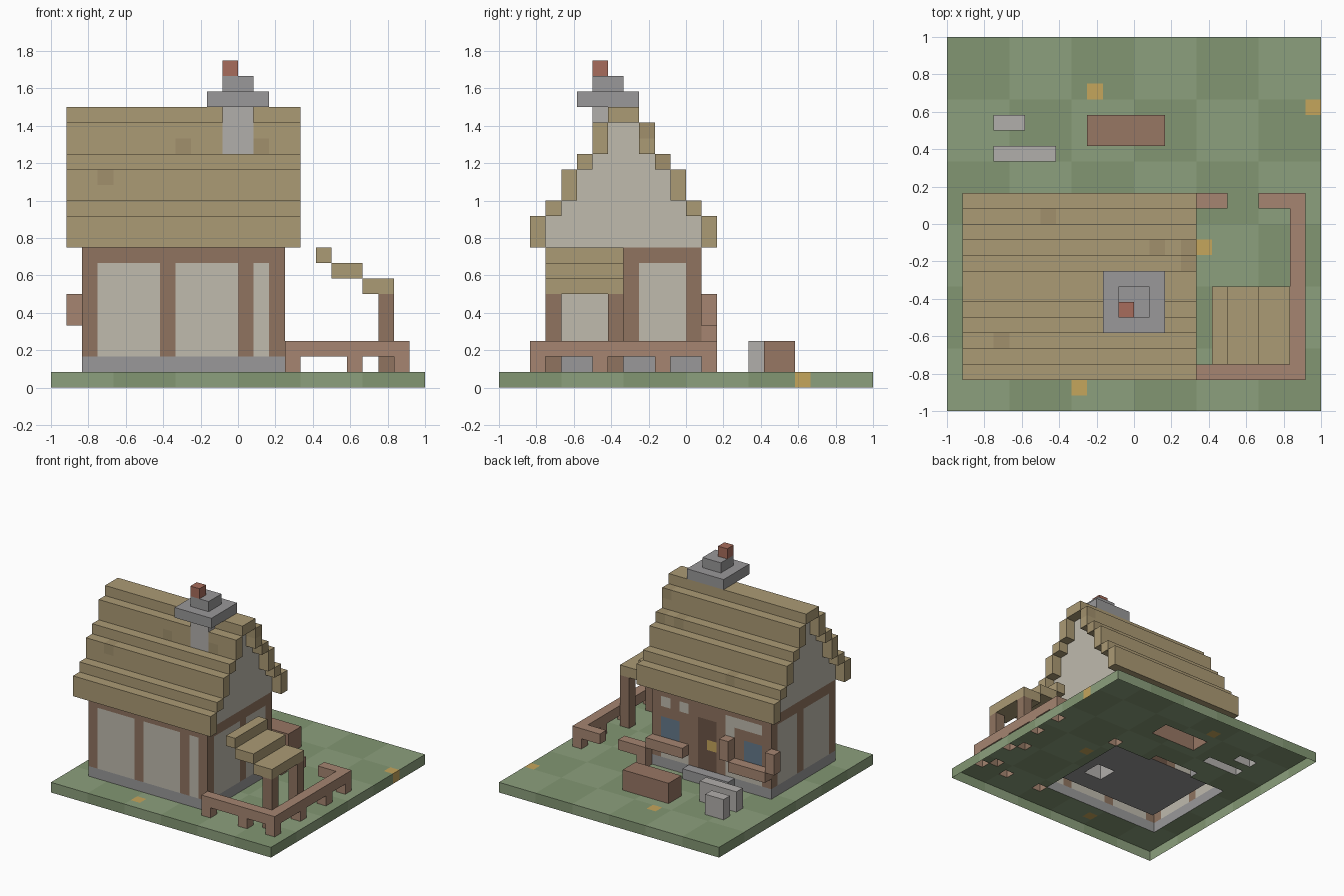
import bpy
import random

if "Cube" in bpy.data.objects:
    bpy.data.objects.remove(bpy.data.objects["Cube"])

random.seed(4)
U = 1 / 12          # edge length of one block
cells = {}          # (i, j, k) -> (part name, colour name)

COLOURS = {
    "grass": (139, 158, 124), "grass_dark": (129, 149, 114), "flower": (196, 164, 92),
    "stone": (152, 151, 152), "stone_light": (176, 173, 170), "timber": (142, 115, 96),
    "timber_dark": (108, 86, 72), "plaster": (190, 185, 172), "thatch": (170, 153, 116),
    "thatch_dark": (160, 143, 108), "fence": (164, 132, 112), "clay": (166, 108, 92),
    "glass": (100, 120, 138), "bench": (150, 118, 100),
}


def fill(part, colour, x, y, z):
    """Fill a box of blocks; each range is (start, end) in block units."""
    for i in range(*x):
        for j in range(*y):
            for k in range(*z):
                cells[i, j, k] = (part, colour)


def material(name):
    mat = bpy.data.materials.get(name)
    if not mat:
        mat = bpy.data.materials.new(name)
        mat.diffuse_color = [(c / 255) ** 2.2 for c in COLOURS[name]] + [1]
        mat.use_nodes = True
        mat.node_tree.nodes["Principled BSDF"].inputs["Base Color"].default_value = mat.diffuse_color
    return mat


# Ground in a soft check, with flower tufts
for i in range(6):
    for j in range(6):
        fill("ground", "grass_dark" if (i + j) % 2 else "grass",
             (i * 4, i * 4 + 4), (j * 4, j * 4 + 4), (0, 1))
for i, j in ((9, 20), (23, 19), (16, 10), (8, 1)):
    fill("ground", "flower", (i, i + 1), (j, j + 1), (0, 1))

# Foundation slab and doorstep
fill("foundation", "stone", (2, 15), (3, 13), (1, 2))
fill("doorstep", "stone", (6, 11), (13, 14), (1, 2))

# Plaster walls, hollow inside
for y in ((3, 4), (12, 13)):
    fill("walls", "plaster", (2, 15), y, (2, 9))
for x in ((2, 3), (14, 15)):
    fill("walls", "plaster", x, (3, 13), (2, 9))

# Timber posts and top beams
for i in (2, 7, 12, 14):
    fill("timber_frame", "timber", (i, i + 1), (3, 4), (2, 9))
for i in (2, 7, 10, 14):
    fill("timber_frame", "timber", (i, i + 1), (12, 13), (2, 9))
for x in ((2, 3), (14, 15)):
    for j in (3, 8, 12):
        fill("timber_frame", "timber", x, (j, j + 1), (2, 9))
    fill("timber_frame", "timber", x, (3, 13), (8, 9))
for y in ((3, 4), (12, 13)):
    fill("timber_frame", "timber", (2, 15), y, (8, 9))

# Windows with frames and flower boxes in the back wall
for x in (2, 11):
    fill("window_frames", "timber", (x, x + 4), (12, 13), (4, 7))
    fill("window_panes", "glass", (x + 1, x + 3), (12, 13), (4, 6))
    fill("window_boxes", "fence", (x, x + 4), (13, 14), (3, 4))
fill("window_frames", "timber", (12, 13), (12, 13), (7, 8))
for x in (1, 6):
    fill("shutters", "fence", (x, x + 1), (13, 14), (4, 6))

# Door
fill("door", "timber", (7, 11), (12, 13), (2, 8))
fill("door", "timber_dark", (8, 10), (12, 13), (2, 7))
fill("door", "flower", (8, 9), (12, 13), (4, 5))

# Stepped thatch roof and gables: (distance from ridge line, z start, z end)
for d, z0, z1 in ((5, 9, 11), (4, 11, 12), (3, 12, 14), (2, 14, 15), (1, 15, 17), (0, 17, 18)):
    for j in (7 - d, 8 + d):
        fill("roof", "thatch", (1, 16), (j, j + 1), (z0, z1))
    for x in (2, 14):
        fill("gables", "plaster", (x, x + 1), (8 - d, 8 + d), (z0, z1))
for c, (part, _) in list(cells.items()):
    if part == "roof" and random.random() < 0.03:
        cells[c] = (part, "thatch_dark")

# Chimney with cap and pot
fill("chimney", "stone_light", (11, 13), (6, 8), (2, 18))
fill("chimney_cap", "stone", (10, 14), (5, 9), (18, 19))
fill("chimney_cap", "stone", (11, 13), (6, 8), (19, 20))
fill("chimney_pot", "clay", (11, 12), (6, 7), (20, 21))

# Side lean-to roof on two posts
for x, z in (((17, 18), 8), ((18, 20), 7), ((20, 22), 6)):
    fill("lean_to_roof", "thatch", x, (3, 8), (z, z + 1))
for j in (3, 7):
    fill("lean_to_posts", "timber", (21, 22), (j, j + 1), (1, 6))

# Fence round the side yard, with a gate gap at the back
fill("fence_rails", "fence", (15, 23), (2, 3), (2, 3))
fill("fence_rails", "fence", (22, 23), (2, 14), (2, 3))
fill("fence_rails", "fence", (15, 18), (13, 14), (2, 3))
fill("fence_rails", "fence", (20, 23), (13, 14), (2, 3))
for i, j in ((15, 2), (19, 2), (22, 2), (22, 6), (22, 10), (22, 13), (15, 13)):
    fill("fence_posts", "fence", (i, i + 1), (j, j + 1), (1, 2))

# Bench and stone slabs in the back yard
fill("bench", "bench", (9, 14), (17, 19), (1, 3))
fill("stone_slabs", "stone_light", (3, 7), (16, 17), (1, 3))
fill("stone_slabs", "stone_light", (3, 5), (18, 19), (1, 3))

# Mesh each part from the exposed block faces; the underside stays open
for part in dict.fromkeys(p for p, _ in cells.values()):
    verts, faces, slots, face_slots = {}, [], [], []
    for cell, (owner, colour) in cells.items():
        if owner != part:
            continue
        if colour not in slots:
            slots.append(colour)
        for axis in range(3):
            for side in (0, 1):
                near = list(cell)
                near[axis] += 2 * side - 1
                if tuple(near) in cells or near[2] < 0:
                    continue
                quad = []
                for du, dv in ((0, 0), (1, 0), (1, 1), (0, 1)):
                    p = list(cell)
                    p[axis] += side
                    p[(axis + 1) % 3] += du
                    p[(axis + 2) % 3] += dv
                    quad.append(verts.setdefault(tuple(p), len(verts)))
                faces.append(quad if side else quad[::-1])
                face_slots.append(slots.index(colour))
    mesh = bpy.data.meshes.new(part)
    mesh.from_pydata([(x * U - 1, y * U - 1, z * U) for x, y, z in verts], [], faces)
    for name in slots:
        mesh.materials.append(material(name))
    for poly, slot in zip(mesh.polygons, face_slots):
        poly.material_index = slot
    bpy.context.collection.objects.link(bpy.data.objects.new(part, mesh))
